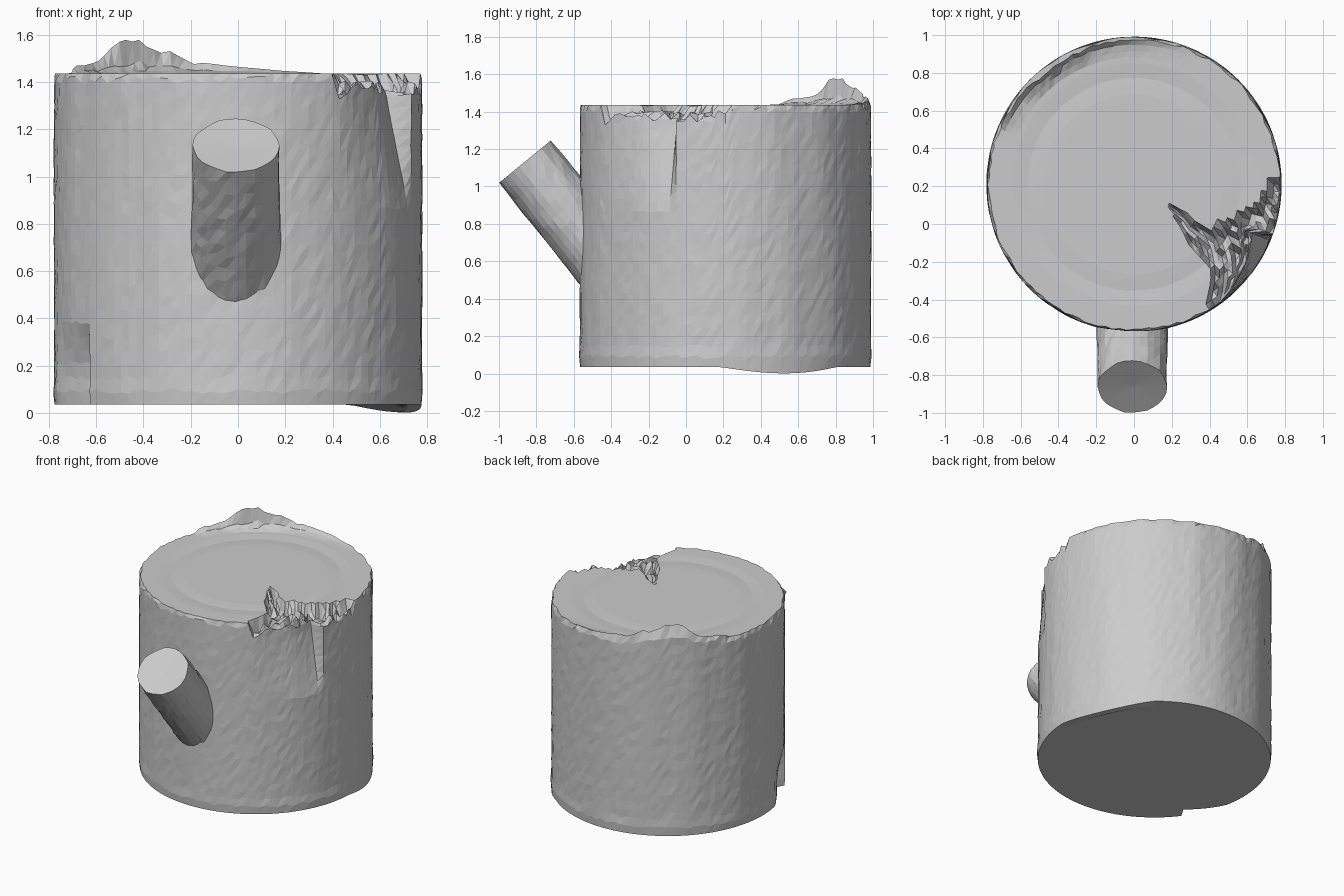
import bpy, bmesh, math, random
from mathutils import Vector, noise

if "Cube" in bpy.data.objects:
    bpy.data.objects.remove(bpy.data.objects["Cube"])

random.seed(4)
CY, R, Z0, Z1, N = 0.21, 0.782, 0.035, 1.437, 128

# Outline of the chipped area on the top face (x, y)
CHIP = [(.2, .1), (.4, -.04), (.66, .08), (.74, .25), (.95, 0),
        (.6, -.55), (.4, -.44), (.43, -.26), (.3, -.1)]
# Splintered ridge: angle in degrees -> height above the top face
RIDGE = [(62, 0), (75, .01), (92, .03), (104, .05), (112, .10), (118, .125),
         (127, .155), (134, .13), (141, .06), (152, .04), (158, 0)]


def lerp_table(table, a):
    for (a0, v0), (a1, v1) in zip(table, table[1:]):
        if a0 <= a <= a1:
            return v0 + (v1 - v0) * (a - a0) / (a1 - a0)
    return 0.0


def in_chip(x, y):
    inside = False
    for (x0, y0), (x1, y1) in zip(CHIP, CHIP[1:] + CHIP[:1]):
        if (y0 > y) != (y1 > y) and x < x0 + (y - y0) * (x1 - x0) / (y1 - y0):
            inside = not inside
    return inside


def side_recess(a, z):
    """Crack below the chip and the gouge at the front-left foot."""
    d = 0.0
    if -60 < a < -22:
        d += 0.10 * ((a + 60) / 38) ** 1.5 * max(0, min(1, (z - 0.88) / 0.45))
    if -168 < a < -146:
        d += 0.08 * (a + 168) / 22 * max(0, min(1, (0.38 - z) / 0.2))
    return d


def bark(a, z):
    """Low vertical waves in the bark."""
    t = math.radians(a)
    n = noise.noise(Vector((math.cos(t) * 5, math.sin(t) * 5, z * 0.7)))
    return 0.008 * n - 0.004 + random.uniform(-.002, .002)


def top_height(x, y, a, f):
    z = Z1 - 0.006 * math.exp(-((f - 0.72) / 0.06) ** 2)
    if in_chip(x, y):
        z -= (0.025 + 0.09 * f) * random.uniform(0.3, 1.1)
    return z


def column(i):
    """One vertical strip: bottom edge, side, rim, top face."""
    a = -180 + 360 * i / N
    c, s = math.cos(math.radians(a)), math.sin(math.radians(a))
    pts = []

    def add(r, z):
        pts.append((r * c, CY + r * s, z))

    # bottom with a small sagging lip at the right rear
    lip = 0.034 * max(0, math.cos((a - 24) / 26 * math.pi / 2)) if abs(a - 24) < 26 else 0
    add(R * 0.5, Z0)
    add(R * 0.86, Z0)
    add(R * 0.93 - side_recess(a, 0), Z0 - lip * 0.9)
    add(R - 0.006 - side_recess(a, 0), Z0 - lip)
    # side
    h = lerp_table(RIDGE, a) * (random.uniform(0.7, 1.03) if a > 100 else 1)
    zs = Z1 - random.uniform(0.012, 0.045) + h * 0.6
    if in_chip(R * 0.97 * c, CY + R * 0.97 * s):
        zs -= random.uniform(0.01, 0.07)
    rows = 24
    for k in range(1, rows + 1):
        z = Z0 + (zs - Z0) * k / rows
        if k < rows:
            z += random.uniform(-.012, .012)
        flare = 0.006 if k == 1 else 0
        add(min(R, R + bark(a, z) + flare) - side_recess(a, z), z)
    # ragged rim, rising into the splintered ridge
    rim = R - random.uniform(.006, .02) - side_recess(a, Z1) - h * 0.12
    add(rim, top_height(rim * c, CY + rim * s, a, 1) + h)
    for f, share in ((.945, .35), (.90, .12), (.86, 0), (.82, 0), (.77, 0), (.72, 0),
                     (.67, 0), (.61, 0), (.55, 0), (.48, 0), (.41, 0), (.34, 0), (.27, 0), (.15, 0)):
        r = min(R * f, rim - (1 - f) * 0.3)
        add(r, top_height(r * c, CY + r * s, a, f) + h * share * random.uniform(.5, 1.2))
    return pts


def make_object(name, bm):
    bmesh.ops.recalc_face_normals(bm, faces=bm.faces)
    me = bpy.data.meshes.new(name)
    bm.to_mesh(me)
    bm.free()
    ob = bpy.data.objects.new(name, me)
    bpy.context.collection.objects.link(ob)
    return ob


def skin(bm, cols, low, high):
    """Join columns into a closed tube and fan both ends to a centre point."""
    cols = [[bm.verts.new(p) for p in col] for col in cols]
    vl, vh = bm.verts.new(low), bm.verts.new(high)
    for a, b in zip(cols, cols[1:] + cols[:1]):
        for k in range(len(a) - 1):
            q = (a[k], b[k], b[k + 1], a[k + 1])
            bm.faces.new((q[0], q[1], q[2]))
            bm.faces.new((q[0], q[2], q[3]))
        bm.faces.new((vl, b[0], a[0]))
        bm.faces.new((vh, a[-1], b[-1]))


# Trunk
bm = bmesh.new()
skin(bm, [column(i) for i in range(N)], (0, CY, Z0), (0, CY, Z1))
make_object("stump_trunk", bm)

# Cut branch stub leaning up and forward
tip = Vector((-0.008, -0.862, 1.132))
axis = Vector((0, -0.634, 0.773))
side, up = Vector((1, 0, 0)), Vector((0, 0.773, 0.634))
cols = []
for i in range(28):
    t = 2 * math.pi * i / 28
    col = []
    for k in range(13):
        d = 0.80 * (1 - k / 12)
        r = 0.179 + d * 0.015 + random.uniform(-.005, .003)
        j = random.uniform(-.015, .015) if 0 < k < 12 else 0
        col.append(tip - axis * (d + j) + (side * math.cos(t) * 1.02 + up * math.sin(t)) * r)
    cols.append(col)
bm = bmesh.new()
skin(bm, cols, tip - axis * 0.80, tip - axis * 0.008)
make_object("branch_stub", bm)
